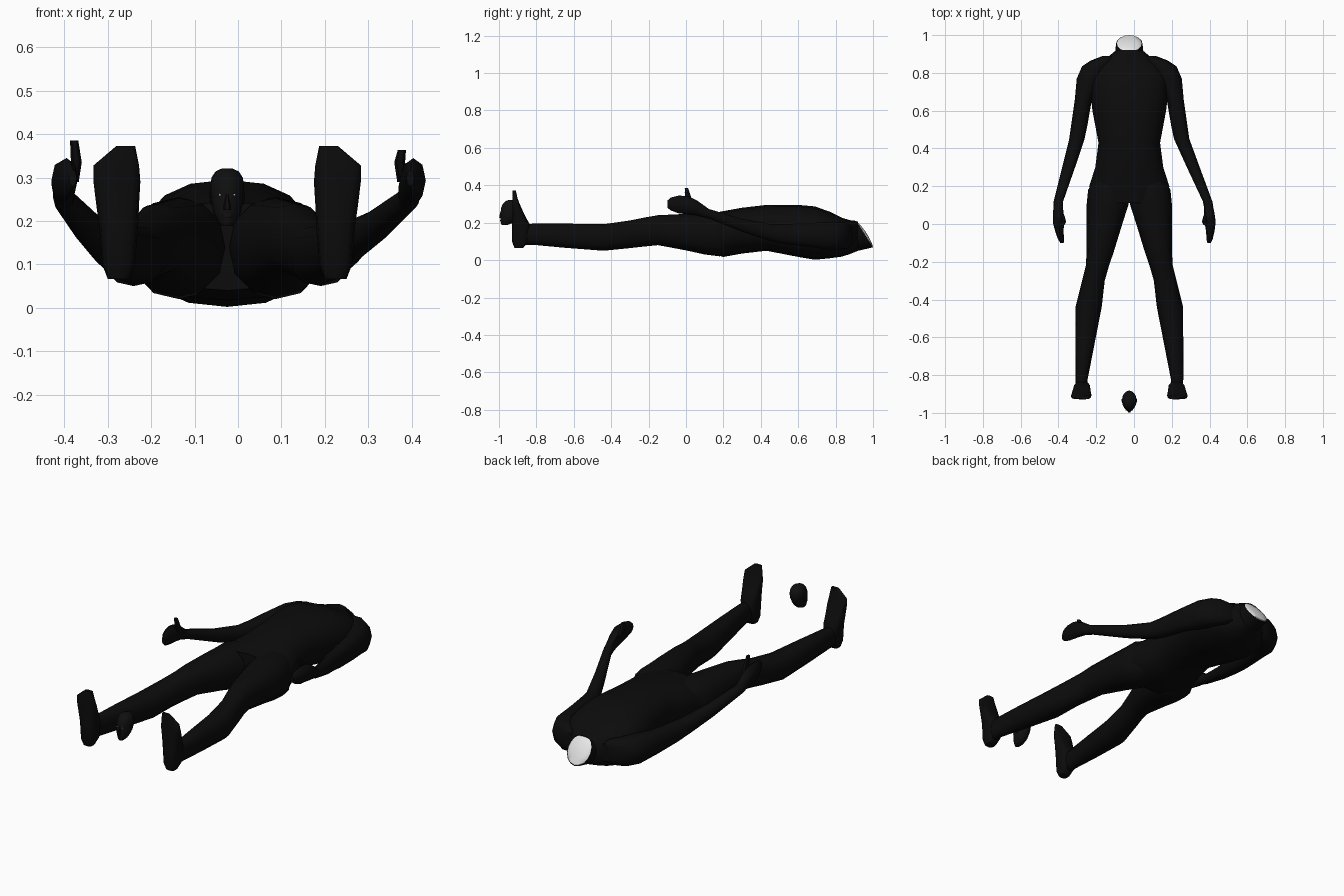
import bpy, bmesh, math
from mathutils import Vector

CX = -0.025  # body centre line


def material(name, rgb):
    m = bpy.data.materials.new(name)
    m.diffuse_color = (*rgb, 1)
    return m


SUIT = material("black_suit", (0.0035, 0.0035, 0.0035))
SKIN = material("dark_skin", (0.005, 0.005, 0.005))
WHITE = material("white", (0.8, 0.8, 0.8))


def finish(name, bm, mat, angle=50):
    bmesh.ops.recalc_face_normals(bm, faces=bm.faces)
    me = bpy.data.meshes.new(name)
    bm.to_mesh(me)
    bm.free()
    me.materials.append(mat)
    ob = bpy.data.objects.new(name, me)
    bpy.context.collection.objects.link(ob)
    bpy.ops.object.select_all(action='DESELECT')
    ob.select_set(True)
    bpy.context.view_layer.objects.active = ob
    bpy.ops.object.shade_smooth_by_angle(angle=math.radians(angle))
    return ob


def loft(name, rings, mat, axis='Y', side=1, sides=12, power=2.3, lean=0.0):
    """rings: (position, x_min, x_max, low, high[, shear]); x is measured from
    the centre line, and lean pushes a limb outwards beyond the elbow."""
    bm = bmesh.new()
    loops = []
    for t, x0, x1, b0, b1, *sh in rings:
        shear = sh[0] if sh else 0
        push = max(0, 0.45 - t) * lean
        loop = []
        for i in range(sides):
            a = 2 * math.pi * i / sides
            c, s = math.cos(a), math.sin(a)
            c = math.copysign(abs(c) ** (2 / power), c)
            s = math.copysign(abs(s) ** (2 / power), s)
            x = CX + side * ((x0 + x1) / 2 + (x1 - x0) / 2 * c + push)
            b = (b0 + b1) / 2 + (b1 - b0) / 2 * s
            p = (x, t - shear * s, b) if axis == 'Y' else (x, b, t)
            loop.append(bm.verts.new(p))
        loops.append(loop)
    for l, m in zip(loops, loops[1:]):
        for i in range(sides):
            j = (i + 1) % sides
            bm.faces.new((l[i], l[j], m[j], m[i]))
    bm.faces.new(loops[0])
    bm.faces.new(loops[-1])
    return finish(name, bm, mat)


def sym(t, w, lo, hi, sh=0):
    return (t, -w, w, lo, hi, sh)


# Torso from collar to hips
loft("torso", [
    sym(0.92, 0.07, 0.05, 0.205), sym(0.87, 0.13, 0.03, 0.215),
    sym(0.83, 0.185, 0.018, 0.228), sym(0.77, 0.21, 0.01, 0.258),
    sym(0.69, 0.205, 0.002, 0.287), sym(0.6, 0.195, 0.017, 0.295),
    sym(0.43, 0.163, 0.05, 0.295), sym(0.3, 0.18, 0.035, 0.28),
    sym(0.2, 0.212, 0.017, 0.262), sym(0.11, 0.2, 0.04, 0.245)],
    SUIT, sides=16)

# Collar with a slanted open end, and the white neck surface
loft("collar", [
    sym(0.86, 0.095, 0.035, 0.212), sym(0.91, 0.075, 0.05, 0.212, 0.01),
    sym(0.955, 0.07, 0.068, 0.208, 0.044)], SUIT, sides=16, power=2)
loft("neck_end", [
    sym(0.953, 0.068, 0.07, 0.206, 0.044), sym(0.958, 0.064, 0.074, 0.203, 0.042),
    sym(0.963, 0.04, 0.1, 0.182, 0.026), sym(0.966, 0.012, 0.13, 0.155, 0.008)],
    WHITE, sides=16, power=2)

for side, tag in ((-1, "left"), (1, "right")):
    lean = 0.12 if side > 0 else 0.0
    # Leg
    loft("leg_" + tag, [
        (0.24, 0.02, 0.185, 0.05, 0.24), (0.18, 0.005, 0.218, 0.02, 0.255),
        (0.1, 0.005, 0.226, 0.03, 0.25), (0.0, 0.037, 0.226, 0.052, 0.247),
        (-0.15, 0.083, 0.226, 0.08, 0.24), (-0.22, 0.107, 0.23, 0.073, 0.228),
        (-0.3, 0.13, 0.25, 0.064, 0.212), (-0.44, 0.146, 0.285, 0.05, 0.192),
        (-0.65, 0.187, 0.286, 0.066, 0.195), (-0.82, 0.22, 0.286, 0.082, 0.195),
        (-0.89, 0.222, 0.283, 0.08, 0.18)], SUIT, side=side)
    # Foot, toes up
    loft("foot_" + tag, [
        (0.066, 0.225, 0.275, -0.918, -0.87), (0.1, 0.212, 0.288, -0.93, -0.84),
        (0.19, 0.205, 0.295, -0.93, -0.835), (0.24, 0.203, 0.302, -0.928, -0.862),
        (0.29, 0.2, 0.308, -0.928, -0.885), (0.328, 0.203, 0.308, -0.928, -0.9),
        (0.373, 0.212, 0.255, -0.928, -0.91)],
        SUIT, axis='Z', side=side, power=3.2)
    # Arm
    loft("arm_" + tag, [
        (0.89, 0.08, 0.14, 0.08, 0.18), (0.865, 0.08, 0.205, 0.06, 0.2),
        (0.835, 0.1, 0.25, 0.055, 0.205), (0.77, 0.14, 0.278, 0.052, 0.208),
        (0.66, 0.198, 0.288, 0.068, 0.2), (0.52, 0.222, 0.308, 0.085, 0.195),
        (0.45, 0.237, 0.318, 0.1, 0.195), (0.3, 0.287, 0.355, 0.15, 0.222),
        (0.12, 0.35, 0.4, 0.222, 0.275), (0.09, 0.352, 0.402, 0.23, 0.285)],
        SUIT, side=side, sides=10, lean=lean)
    # Hand with curled fingers
    loft("hand_" + tag, [
        (0.12, 0.355, 0.398, 0.222, 0.275), (0.06, 0.348, 0.404, 0.238, 0.318),
        (0.01, 0.345, 0.405, 0.245, 0.342), (-0.04, 0.348, 0.392, 0.25, 0.345),
        (-0.08, 0.345, 0.378, 0.265, 0.335), (-0.1, 0.347, 0.365, 0.28, 0.318)],
        SUIT, side=side, sides=8, lean=lean)
    # Thumb
    thumb_top = 0.385 if side < 0 else 0.363
    shift = 0.05 if side > 0 else 0.0
    loft("thumb_" + tag, [
        (0.29, 0.342 + shift, 0.372 + shift, 0.02, 0.06),
        (0.335, 0.335 + shift, 0.36 + shift, -0.005, 0.03),
        (thumb_top, 0.343 + shift, 0.362 + shift, -0.008, 0.012)],
        SUIT, axis='Z', side=side, sides=6)
    # Eye
    bm = bmesh.new()
    bmesh.ops.create_icosphere(bm, subdivisions=1, radius=0.003)
    bmesh.ops.translate(bm, verts=bm.verts,
                        vec=Vector((CX + side * 0.017, -0.985, 0.26)))
    finish("eye_" + tag, bm, WHITE)
    # Ear
    loft("ear_" + tag, [
        (0.237, 0.033, 0.038, -0.94, -0.93), (0.25, 0.033, 0.04, -0.945, -0.925),
        (0.268, 0.033, 0.041, -0.945, -0.922)], SKIN, axis='Z', side=side, sides=6)

# Separate head between the feet
loft("head", [
    (0.188, -0.012, 0.012, -0.985, -0.955), (0.197, -0.021, 0.021, -0.99, -0.93),
    (0.22, -0.032, 0.032, -0.992, -0.905), (0.25, -0.037, 0.037, -0.99, -0.888),
    (0.28, -0.039, 0.039, -0.988, -0.882), (0.3, -0.036, 0.036, -0.98, -0.888),
    (0.314, -0.027, 0.027, -0.967, -0.9), (0.321, -0.012, 0.012, -0.95, -0.918)],
    SKIN, axis='Z', sides=16, power=2)

# Nose and mouth
loft("nose", [
    (0.225, -0.008, 0.008, -0.998, -0.98), (0.23, -0.009, 0.009, -1.0, -0.98),
    (0.262, -0.003, 0.003, -0.992, -0.98)], SKIN, axis='Z', sides=6)
loft("mouth", [
    (0.207, -0.011, 0.011, -0.993, -0.98), (0.211, -0.013, 0.013, -0.995, -0.98),
    (0.215, -0.01, 0.01, -0.994, -0.98)], SKIN, axis='Z', sides=6)
